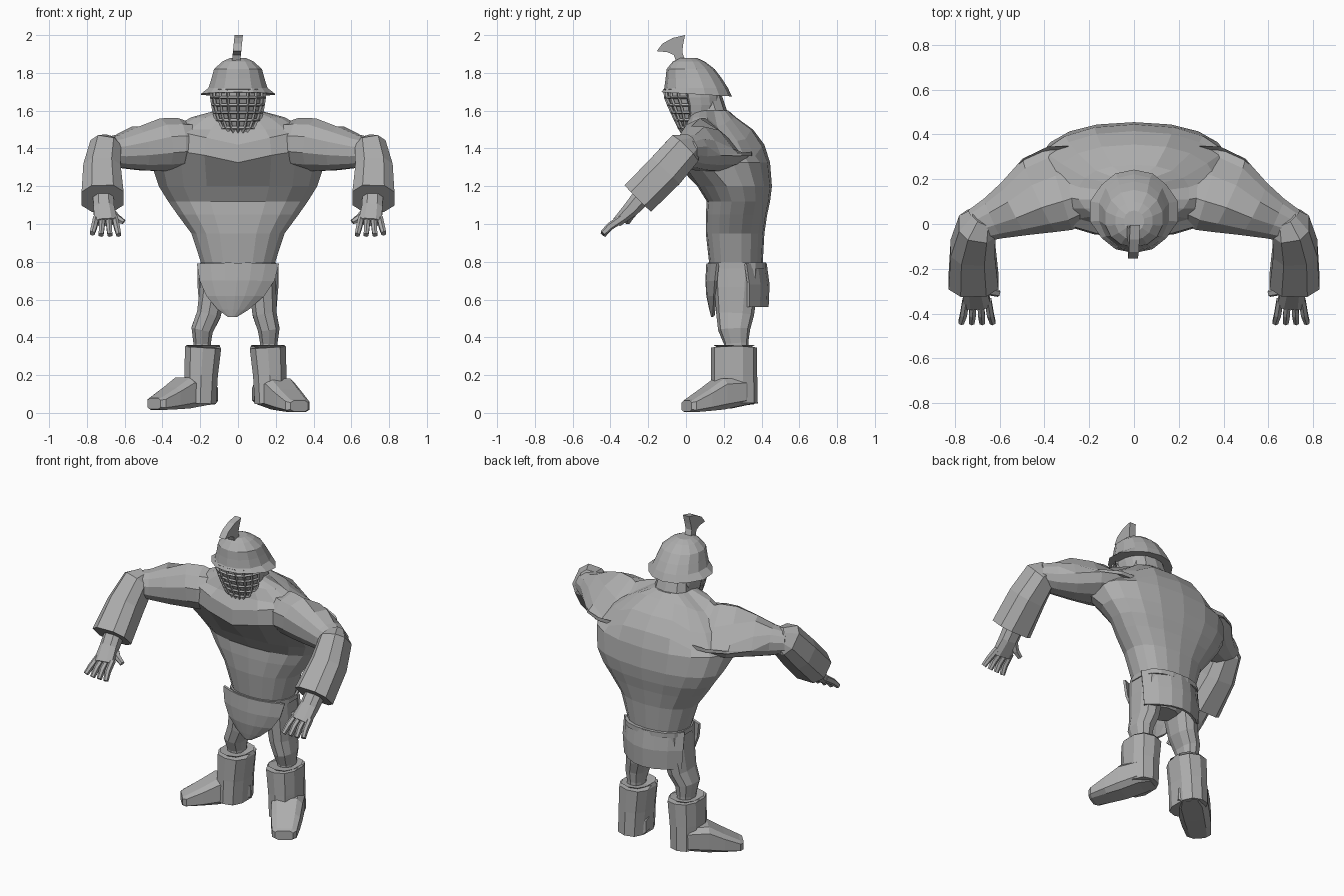
import bpy, bmesh, math
from mathutils import Vector

if "Cube" in bpy.data.objects:
    bpy.data.objects.remove(bpy.data.objects["Cube"])

GREY = (0.42, 0.42, 0.42, 1)
mat = bpy.data.materials.new("plain_grey")
mat.use_nodes = True
mat.diffuse_color = GREY
mat.node_tree.nodes["Principled BSDF"].inputs["Base Color"].default_value = GREY
X, Z = Vector((1, 0, 0)), Vector((0, 0, 1))


def finish(name, bm):
    bmesh.ops.recalc_face_normals(bm, faces=bm.faces)
    mesh = bpy.data.meshes.new(name)
    bm.to_mesh(mesh)
    bm.free()
    mesh.materials.append(mat)
    obj = bpy.data.objects.new(name, mesh)
    bpy.context.collection.objects.link(obj)
    return obj


def tube(name, sections, ref=X, n=8, e=0.8, axis=None, caps=True, reshape=None, mirror=1):
    """Loft through (x, y, z, radius along ref, radius across)."""
    bm = bmesh.new()
    pts = [Vector(s[:3]) for s in sections]
    rings = []
    for i, s in enumerate(sections):
        t = axis or (pts[min(i + 1, len(pts) - 1)] - pts[max(i - 1, 0)]).normalized()
        u = (ref - t * ref.dot(t)).normalized()
        v = t.cross(u)
        ring = []
        for k in range(n):
            a = math.tau * (k + 0.5) / n
            c, d = (math.copysign(abs(w) ** e, w) for w in (math.cos(a), math.sin(a)))
            p = pts[i] + u * s[3] * c + v * s[4] * d
            if reshape:
                p = reshape(p, i)
            ring.append(bm.verts.new((p.x * mirror, p.y, p.z)))
        rings.append(ring)
    for a, b in zip(rings, rings[1:]):
        for k in range(n):
            j = (k + 1) % n
            bm.faces.new((a[k], a[j], b[j], b[k]))
    if caps:
        bm.faces.new(rings[0])
        bm.faces.new(rings[-1])
    return finish(name, bm)


def levels(rows):
    """Turn (z, half width, front y, back y) rows into sections."""
    return [(0, (f + b) / 2, z, w, (b - f) / 2) for z, w, f, b in rows]


# Torso: narrow waist, overhanging chest with an arched lower edge, sloping back of the shoulders
def torso_shape(p, i):
    x = abs(p.x)
    if i in (5, 6) and p.y < 0.14:
        p.z += 0.22 * x - 0.9 * max(0, x - 0.3)
    if i >= 6 and p.y > 0.15:
        p.z -= min(0.06, 0.5 * max(0, x - 0.15))
    return p


tube("torso", levels([
    (0.77, .19, .125, .405), (0.95, .25, .105, .415), (1.05, .325, .105, .43),
    (1.12, .375, .11, .445), (1.20, .425, .06, .455), (1.325, .455, -.06, .445),
    (1.42, .43, -.055, .415), (1.50, .37, -.015, .355), (1.565, .25, .01, .265),
    (1.60, .12, .03, .225)]),
    n=18, e=.88, axis=Z, reshape=torso_shape)
tube("neck", levels([(1.56, .12, .03, .23), (1.68, .10, .0, .19)]), n=10, axis=Z)

# Waist wrap and cloth flaps
tube("belt", levels([(.765, .205, .115, .425), (.795, .205, .115, .425)]), n=16, axis=Z)
tube("hips", levels([(.78, .19, .135, .40), (.66, .17, .15, .39), (.60, .08, .19, .34)]), n=12, axis=Z)


def flap(name, rows, bend, cols=6):
    bm = bmesh.new()
    grid = []
    for x, y, z, w in rows:
        ts = [2 * c / cols - 1 for c in range(cols + 1)]
        grid.append([bm.verts.new((x + t * w, y + bend * t * t * w, z)) for t in ts])
    for a, b in zip(grid, grid[1:]):
        for c in range(cols):
            bm.faces.new((a[c], a[c + 1], b[c + 1], b[c]))
    mod = finish(name, bm).modifiers.new("thickness", "SOLIDIFY")
    mod.thickness = 0.015
    mod.offset = 0


flap("front_flap", [(0, .115, .79, .215), (-.005, .11, .70, .195), (-.015, .115, .62, .15),
                    (-.025, .13, .55, .08), (-.03, .14, .51, .02)], 0.25)
flap("back_flap", [(0, .42, .79, .21), (0, .435, .68, .21), (0, .43, .56, .20)], -0.5)


# Arms, mirrored; the upper arm slopes down behind
def shoulder_slope(p, i):
    if p.z > 1.42 and p.y > 0.1:
        p.z = max(1.36, p.z - 0.85 * (p.y - 0.1))
    return p


for side, s in (("left", 1), ("right", -1)):
    tube(side + "_upper_arm", [
        (.25, .18, 1.425, .135, .18), (.33, .16, 1.425, .142, .20), (.42, .13, 1.42, .145, .185),
        (.53, .07, 1.40, .12, .135), (.63, .025, 1.385, .09, .10), (.71, -.01, 1.385, .07, .08)],
        ref=Z, n=12, e=.9, mirror=s, reshape=shoulder_slope)
    tube(side + "_forearm_cuff", [
        (.675, .03, 1.42, .055, .06), (.70, -.01, 1.395, .088, .103),
        (.72, -.11, 1.28, .105, .108), (.717, -.255, 1.135, .118, .105)],
        mirror=s, e=.75)
    tube(side + "_palm", [
        (.715, -.22, 1.16, .058, .055), (.71, -.29, 1.08, .058, .045), (.70, -.365, 1.01, .066, .028)],
        mirror=s)
    for f in range(4):
        x = .652 + .033 * f
        tip = x + .014 * (f - 1.5)
        tube(f"{side}_finger_{f + 1}", [
            (x, -.34, 1.03, .017, .022), ((x + tip) / 2, -.405, .985, .017, .02),
            (tip, -.44, .942 + .008 * (f == 3), .014, .016)], n=6, mirror=s)
    tube(side + "_thumb", [
        (.69, -.27, 1.08, .025, .024), (.645, -.30, 1.035, .02, .02), (.605, -.31, 1.01, .014, .016)],
        ref=Z, n=6, mirror=s)

# Legs and boots, each foot turned out by its own amount
for side, s, knee, toe, lift in (("left", 1, .163, (.315, .02), 0), ("right", -1, -.19, (-.43, .075), .012)):
    hip = .12 * s
    tube(side + "_leg", [
        (hip, .265, .78, .078, .125), (hip + .01 * s, .265, .66, .075, .115),
        ((hip + knee) / 2, .26, .52, .066, .10), (knee, .255, .44, .06, .085),
        (knee, .265, .37, .048, .065), (knee, .265, .30, .048, .065)], n=10)
    tube(side + "_boot_shaft", [
        (knee + .01 * s, .255, .05, .088, .125), (knee + .005 * s, .255, .20, .092, .122),
        (knee - .005 * s, .255, .345, .1, .122), (knee - .005 * s, .255, .36, .09, .11),
        (knee - .005 * s, .255, .34, .06, .08)], n=10, e=.8)
    heel = Vector((knee - .01 * s, .30, 0))
    end = Vector((toe[0], toe[1], 0))
    foot = []
    for t, z, h, w in ((-.12, .10, .055, .07), (.1, .112, .075, .1), (.45, .10, .085, .095),
                       (.72, .068, .06, .088), (1, .038, .036, .075), (1.06, .036, .03, .055)):
        p = heel.lerp(end, t)
        foot.append((p.x, p.y, z + lift * t, h, w))
    tube(side + "_foot", foot, ref=Z, axis=(end - heel).normalized(), e=.5)


# Helmet: dome, flared brim with side points, barred face guard, crest
def brim_points(p, i):
    if i == 0 and abs(p.x) > 0.15:
        p.x *= 1.1
    if i == 0:
        p.z -= 0.06 * p.y
    return p


tube("helmet", levels([
    (1.69, .183, -.13, .243), (1.72, .16, -.115, .222), (1.77, .144, -.108, .19),
    (1.82, .13, -.103, .152), (1.86, .085, -.07, .10), (1.878, .045, -.035, .06)]),
    n=14, e=.95, axis=Z, reshape=brim_points)
GUARD = [(1.715, .142, -.112, .19), (1.67, .142, -.108, .19), (1.63, .136, -.092, .19),
         (1.59, .128, -.074, .17), (1.55, .115, -.055, .14), (1.51, .095, -.036, .10),
         (1.485, .065, -.02, .07)]
tube("face_guard", levels([(z, w - .01, f + .01, b) for z, w, f, b in GUARD]), n=18, e=.9, axis=Z)
bars = tube("guard_bars", levels(GUARD), n=18, e=.9, axis=Z, caps=False)
bm = bmesh.new()
bm.from_mesh(bars.data)
bmesh.ops.delete(bm, geom=[v for v in bm.verts if v.co.y > 0.07], context="VERTS")
bm.to_mesh(bars.data)
bm.free()
wire = bars.modifiers.new("bars", "WIREFRAME")
wire.thickness = 0.017

bm = bmesh.new()
outline = [(-.155, 1.915), (-.125, 1.955), (-.07, 1.985), (-.005, 2.0), (-.015, 1.95),
           (-.02, 1.91), (.0, 1.855), (-.05, 1.855), (-.065, 1.895), (-.10, 1.91)]
sheets = []
for dx in (-.022, .022):
    sheets.append([bm.verts.new((dx - .01 + (z - 1.86) * .1, y, z)) for y, z in outline])
    bm.faces.new(sheets[-1])
for k in range(len(outline)):
    j = (k + 1) % len(outline)
    bm.faces.new((sheets[0][k], sheets[0][j], sheets[1][j], sheets[1][k]))
finish("crest", bm)
